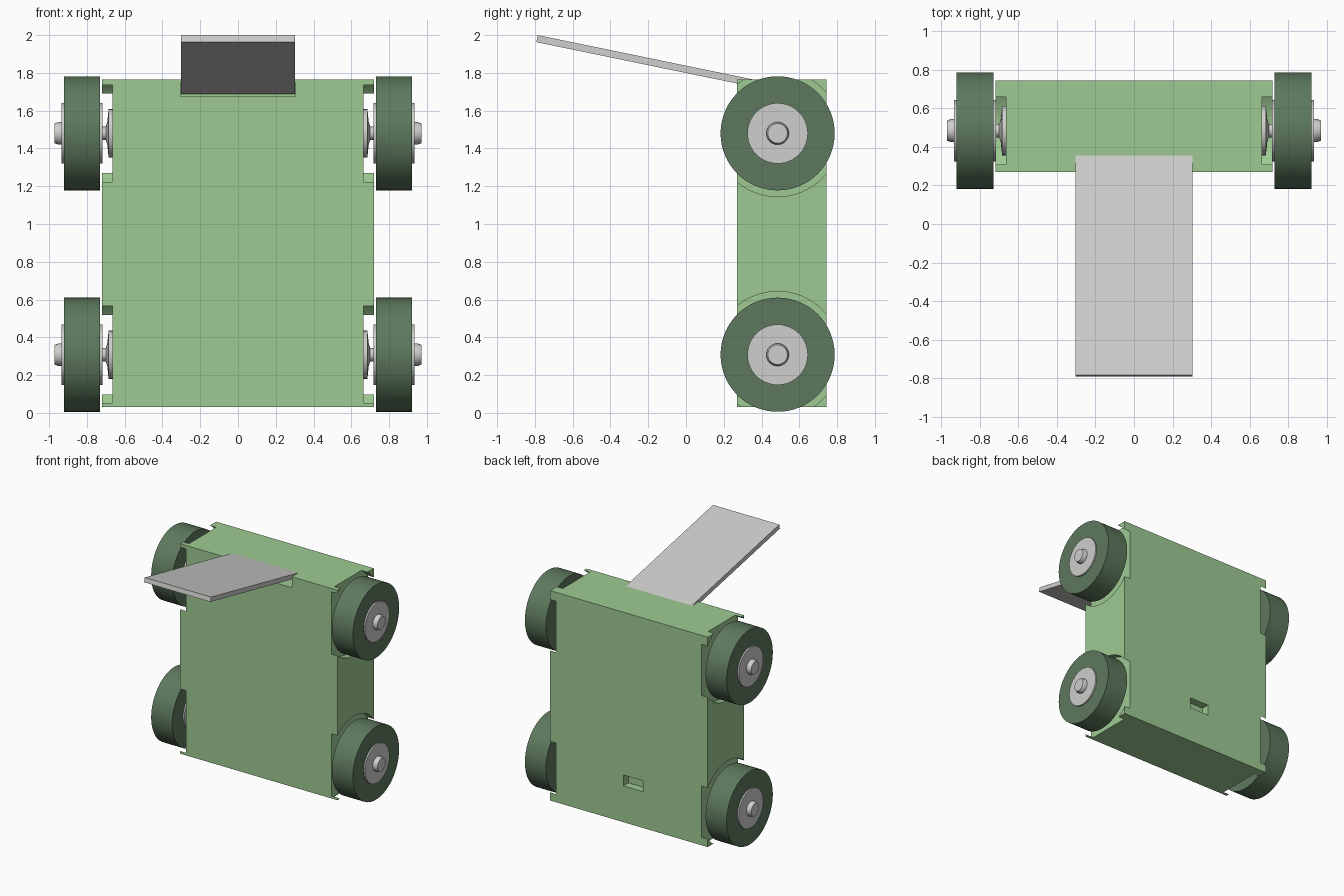
import bpy, math
from mathutils import Matrix, Vector

cube = bpy.data.objects.get("Cube")
if cube:
    bpy.data.objects.remove(cube, do_unlink=True)


def material(name, rgb):
    m = bpy.data.materials.new(name)
    m.use_nodes = True
    m.diffuse_color = (*rgb, 1)
    m.node_tree.nodes["Principled BSDF"].inputs["Base Color"].default_value = (*rgb, 1)
    return m


GREEN = material("pale_green", (0.34, 0.59, 0.29))
TYRE = material("dark_green", (0.11, 0.19, 0.11))
GREY = material("light_grey", (0.62, 0.62, 0.61))


def box(name, lo, hi, mat=GREEN):
    lo, hi = Vector(lo), Vector(hi)
    bpy.ops.mesh.primitive_cube_add(size=1)
    ob = bpy.context.object
    ob.name = name
    ob.data.transform(Matrix.Translation((lo + hi) / 2) @ Matrix.Diagonal((*(hi - lo), 1)))
    ob.data.materials.append(mat)
    return ob


def lathe(name, profile, side, y, z, mat, segments=64):
    """Spin (x, radius) points about a sideways axle; side is +1 or -1."""
    verts, faces = [], []
    for x, r in profile:
        for i in range(segments):
            a = math.tau * i / segments
            verts.append((side * x, y + r * math.cos(a), z + r * math.sin(a)))
    for k in range(len(profile) - 1):
        for i in range(segments):
            j = (i + 1) % segments
            quad = [k * segments + i, k * segments + j,
                    (k + 1) * segments + j, (k + 1) * segments + i]
            faces.append(quad[::-1] if side > 0 else quad)
    first = list(range(segments))
    last = [(len(profile) - 1) * segments + i for i in range(segments)]
    faces += [first, last[::-1]] if side > 0 else [first[::-1], last]
    me = bpy.data.meshes.new(name)
    me.from_pydata(verts, [], faces)
    # make all faces point outward
    import bmesh
    bm = bmesh.new()
    bm.from_mesh(me)
    bmesh.ops.recalc_face_normals(bm, faces=bm.faces)
    bm.to_mesh(me)
    bm.free()
    me.materials.append(mat)
    ob = bpy.data.objects.new(name, me)
    bpy.context.collection.objects.link(ob)
    bpy.ops.object.select_all(action='DESELECT')
    ob.select_set(True)
    bpy.context.view_layer.objects.active = ob
    bpy.ops.object.shade_smooth_by_angle(angle=math.radians(30))
    return ob


def cut(target, cutter):
    mod = target.modifiers.new("cut", 'BOOLEAN')
    mod.operation = 'DIFFERENCE'
    mod.solver = 'EXACT'
    mod.object = cutter
    bpy.context.view_layer.objects.active = target
    bpy.ops.object.modifier_apply(modifier=mod.name)
    bpy.data.objects.remove(cutter, do_unlink=True)


# Body slab with ramp pocket and rear slot
AXLE_Y = 0.485
body = box("body", (-0.72, 0.27, 0.03), (0.72, 0.745, 1.765))
cut(body, box("ramp_pocket", (-0.305, 0.2, 1.675), (0.305, 0.56, 1.75)))
cut(body, box("rear_slot_cutter", (-0.13, 0.68, 0.33), (0.05, 0.8, 0.42)))

# Wheels, each in its own round well
for side, side_name in ((1, "left"), (-1, "right")):
    for z, level in ((0.308, "lower"), (1.48, "upper")):
        tag = f"{level}_{side_name}"
        cut(body, lathe("well_cutter", [(0.665, 0.335), (0.8, 0.335)], side, AXLE_Y, z, GREEN))
        lathe("tyre_" + tag, [(0.73, 0.302), (0.922, 0.302)], side, AXLE_Y, z, TYRE)
        lathe("hub_" + tag, [(0.718, 0.16), (0.934, 0.16)], side, AXLE_Y, z, GREY)
        lathe("axle_cap_" + tag, [(0.93, 0.06), (0.95, 0.06), (0.972, 0.052)],
              side, AXLE_Y, z, GREY, 24)
        lathe("axle_" + tag,
              [(0.66, 0.128), (0.685, 0.128), (0.692, 0.06), (0.70, 0.035), (0.725, 0.035)],
              side, AXLE_Y, z, GREY, 32)

# Sloping ramp that slides into the pocket
ramp = box("ramp", (-0.303, 0, -0.038), (0.303, 1.36, 0), GREY)
ramp.rotation_euler.x = -math.atan(0.206)
ramp.location = (0, -0.785, 2.0)
